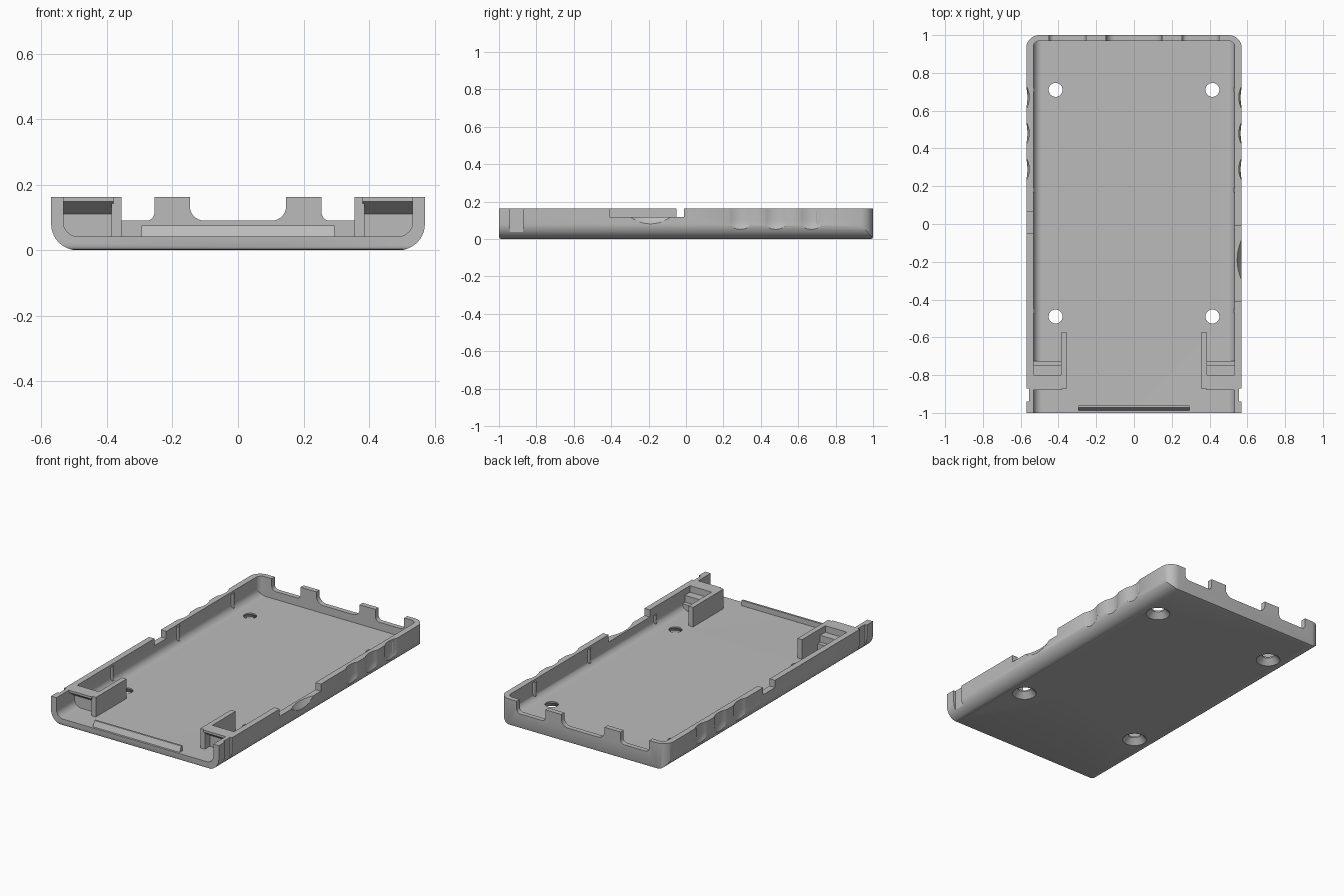
import bpy, bmesh, math
from mathutils import Vector

cube = bpy.data.objects.get("Cube")
if cube:
    bpy.data.objects.remove(cube, do_unlink=True)

grey = bpy.data.materials.new("light grey plastic")
grey.use_nodes = True
COLOUR = (0.5, 0.5, 0.5, 1)
grey.diffuse_color = COLOUR
for node in grey.node_tree.nodes:
    if node.type == 'BSDF_PRINCIPLED':
        node.inputs["Base Color"].default_value = COLOUR


def finish(name, bm):
    bmesh.ops.recalc_face_normals(bm, faces=bm.faces)
    mesh = bpy.data.meshes.new(name)
    bm.to_mesh(mesh)
    bm.free()
    mesh.materials.append(grey)
    ob = bpy.data.objects.new(name, mesh)
    bpy.context.collection.objects.link(ob)
    return ob


def prism(name, axis, pts, a, b, rim=0):
    """Extrude a 2D outline from a to b along an axis, with an optional bevelled start rim."""
    place = {'x': lambda p, t: (t, p[0], p[1]),
             'y': lambda p, t: (p[0], t, p[1]),
             'z': lambda p, t: (p[0], p[1], t)}[axis]
    bm = bmesh.new()
    start = [bm.verts.new(place(p, a)) for p in pts]
    end = [bm.verts.new(place(p, b)) for p in pts]
    cap = bm.faces.new(start)
    bm.faces.new(end[::-1])
    n = len(pts)
    for i in range(n):
        j = (i + 1) % n
        bm.faces.new((start[i], end[i], end[j], start[j]))
    bmesh.ops.recalc_face_normals(bm, faces=bm.faces)
    if rim:
        bmesh.ops.bevel(bm, geom=list(cap.edges), offset=rim, segments=2,
                        profile=0.5, affect='EDGES')
    return finish(name, bm)


def box(name, x0, x1, y0, y1, z0, z1):
    return prism(name, 'z', [(x0, y0), (x1, y0), (x1, y1), (x0, y1)], z0, z1)


def rounded(x0, x1, y0, y1, low=0, high=0, steps=10):
    """Rectangle outline with rounded low and high corners."""
    corners = [(x0, y0, low), (x1, y0, low), (x1, y1, high), (x0, y1, high)]
    out = []
    for i, (x, y, r) in enumerate(corners):
        p = Vector((x, y))
        if not r:
            out.append(p)
            continue
        u = (Vector(corners[i - 1][:2]) - p).normalized()
        v = (Vector(corners[(i + 1) % 4][:2]) - p).normalized()
        c = p + (u + v) * r
        for k in range(steps + 1):
            t = math.pi / 2 * k / steps
            out.append(c - (v * math.cos(t) + u * math.sin(t)) * r)
    return out


def boolean(ob, tool, mode='DIFFERENCE'):
    mod = ob.modifiers.new("cut", 'BOOLEAN')
    mod.operation, mod.solver, mod.object = mode, 'EXACT', tool
    bpy.context.view_layer.objects.active = ob
    bpy.ops.object.modifier_apply(modifier=mod.name)
    bpy.data.objects.remove(tool, do_unlink=True)


def ball(x, y, z, r, stretch=0):
    """Sphere cutter, its upper half optionally drawn upwards."""
    bm = bmesh.new()
    bmesh.ops.create_uvsphere(bm, u_segments=64, v_segments=32, radius=r)
    for v in bm.verts:
        if v.co.z > 0.001:
            v.co.z += stretch
        v.co += Vector((x, y, z))
    return finish("ball_cutter", bm)


def cone(name, x, y, z0, z1, r0, r1, segments=32):
    bm = bmesh.new()
    bmesh.ops.create_cone(bm, cap_ends=True, segments=segments, radius1=r0, radius2=r1,
                          depth=z1 - z0)
    bmesh.ops.translate(bm, vec=(x, y, (z0 + z1) / 2), verts=bm.verts)
    return finish(name, bm)


W, H, FLOOR, INNER = 0.57, 0.162, 0.042, 0.533

# Tray shell: rounded section along y, trimmed by the plan outline
shell = prism("tray_shell", 'y', rounded(-W, W, 0, H, low=0.08), -1.2, 1.2)
boolean(shell, prism("plan", 'z', rounded(-0.6, 0.6, -1, 1.1), -0.1, 0.3), 'INTERSECT')
plan = prism("plan", 'z', rounded(-W - 0.001, W + 0.001, -1, 1, high=0.07), 0, 0.3, rim=0.012)
boolean(shell, plan, 'INTERSECT')

# Inner cavity, open at the front
cavity = prism("cavity", 'y', rounded(-INNER, INNER, FLOOR, 0.3, low=0.045), -1.2, 1.2)
boolean(cavity, prism("plan", 'z', rounded(-0.55, 0.55, -1.1, 0.97), 0, 0.4), 'INTERSECT')
boolean(cavity, prism("plan", 'z', rounded(-INNER - 0.001, INNER + 0.001, -1.15, 0.97, high=0.035),
                      0, 0.4), 'INTERSECT')
boolean(shell, cavity)

# Back wall notches
boolean(shell, prism("notch", 'y', rounded(-0.147, 0.147, 0.09, 0.4, low=0.045), 0.9, 1.1))
for x0, x1 in ((0.255, 0.45), (-0.45, -0.255)):
    boolean(shell, prism("notch", 'y', rounded(x0, x1, 0.09, 0.4, low=0.025), 0.9, 1.1))

# Side wall openings and the thumb scoop
boolean(shell, box("notch", 0.5, 0.7, -0.41, -0.01, 0.118, 0.3))
boolean(shell, box("notch", -0.7, -0.5, -0.05, 0.065, 0.118, 0.3))
boolean(shell, ball(0.7975, -0.19, 0.251, 0.2846))

for s in (1, -1):
    # Finger grips and front corner recess
    for y in (0.29, 0.48, 0.67):
        boolean(shell, ball(s * 0.6825, y, 0.1, 0.1275, stretch=0.3))
    lo, hi = sorted((s * 0.557, s * 0.7))
    boolean(shell, box("recess", lo, hi, -0.94, -0.872, 0.025, 0.3))
    # Countersunk screw holes
    for y in (0.71, -0.49):
        boolean(shell, cone("hole", s * 0.415, y, -0.01, 0.034, 0.078, 0.037))
        boolean(shell, cone("hole", s * 0.415, y, 0.02, 0.1, 0.037, 0.037))

parts = [shell]

# Front retaining lip
lip = [(-0.99, 0.035), (-0.972, 0.075), (-0.96, 0.075), (-0.96, 0.035)]
parts.append(prism("front_lip", 'x', lip, -0.295, 0.295))

# Stepped clip profile in y and z, hooked towards the front
clip = [(-0.88, 0.148), (-0.88, H), (-0.8, H), (-0.8, 0.122), (-0.75, 0.122),
        (-0.75, 0.08), (-0.725, 0.08), (-0.725, 0.035), (-0.825, 0.035), (-0.825, 0.11)]
for s, side in ((1, "left"), (-1, "right")):
    parts.append(prism(side + "_clip", 'x', clip, s * 0.38, s * 0.54))
    lo, hi = sorted((s * 0.355, s * 0.386))
    parts.append(box(side + "_clip_rail", lo, hi, -0.872, -0.575, 0.035, H))
    # Small locating ribs on the inner wall
    for i, y in enumerate((-0.46, 0.18, 0.71)):
        top = 0.115 if s > 0 and y < 0 else 0.15
        parts.append(cone(f"{side}_wall_rib_{i + 1}", s * 0.544, y, 0.06, top, 0.02, 0.02, 16))

bpy.ops.object.select_all(action='DESELECT')
for ob in parts:
    ob.select_set(True)
bpy.context.view_layer.objects.active = shell
bpy.ops.object.shade_smooth_by_angle(angle=math.radians(30))
